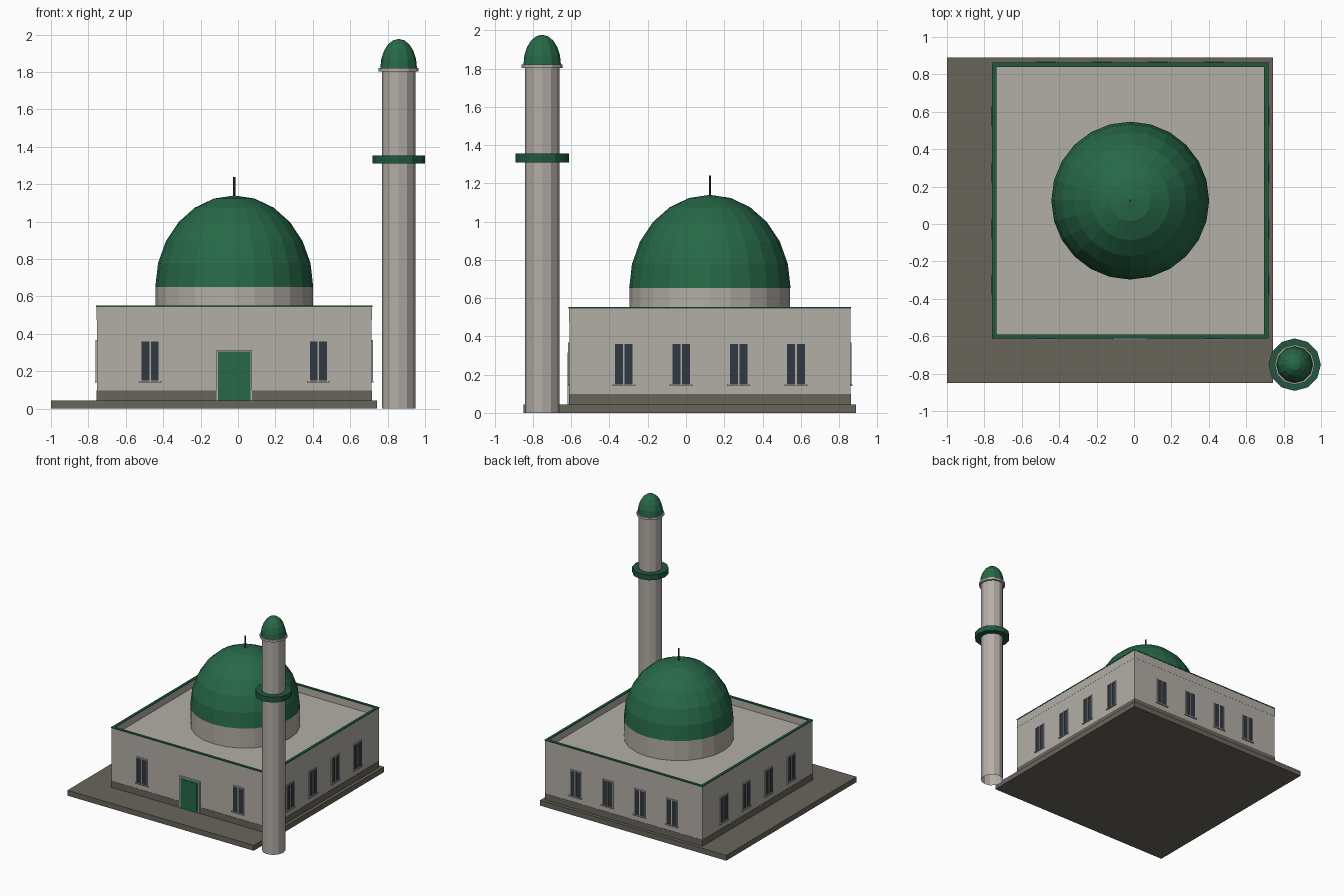
import bpy, bmesh, math
from mathutils import Matrix, Vector

if "Cube" in bpy.data.objects:
    bpy.data.objects.remove(bpy.data.objects["Cube"])


def material(name, rgb):
    m = bpy.data.materials.new(name)
    m.diffuse_color = (*rgb, 1)
    m.use_nodes = True
    m.node_tree.nodes["Principled BSDF"].inputs["Base Color"].default_value = m.diffuse_color
    return m


STONE = material("stone", (0.45, 0.42, 0.38))
PAVING = material("paving", (0.14, 0.13, 0.105))
GREEN = material("green", (0.02, 0.14, 0.065))
TRIM = material("dark_green", (0.015, 0.095, 0.05))
GLASS = material("glass", (0.03, 0.04, 0.052))
BRONZE = material("bronze", (0.06, 0.035, 0.02))

CX, CY, HALF = -0.02, 0.125, 0.735      # hall centre and half width
MX, MY = 0.859, -0.752                  # minaret centre


def finish(name, bm, mat, matrix=Matrix()):
    bmesh.ops.recalc_face_normals(bm, faces=bm.faces)
    me = bpy.data.meshes.new(name)
    bm.to_mesh(me)
    bm.free()
    me.materials.append(mat)
    ob = bpy.data.objects.new(name, me)
    ob.matrix_world = matrix
    bpy.context.collection.objects.link(ob)
    return ob


def boxes(name, mat, ranges, matrix=Matrix()):
    """One object from several (x0, x1, y0, y1, z0, z1) boxes."""
    bm = bmesh.new()
    for x0, x1, y0, y1, z0, z1 in ranges:
        m = Matrix.Translation(((x0 + x1) / 2, (y0 + y1) / 2, (z0 + z1) / 2))
        bmesh.ops.create_cube(bm, size=1, matrix=m @ Matrix.Diagonal((x1 - x0, y1 - y0, z1 - z0, 1)))
    return finish(name, bm, mat, matrix)


def lathe(name, mat, profile, sides, x, y):
    """Faceted solid of revolution; radius 0 closes an end."""
    bm = bmesh.new()
    vs = [bm.verts.new((r, 0, z)) for r, z in profile]
    es = [bm.edges.new(p) for p in zip(vs, vs[1:])]
    bmesh.ops.spin(bm, geom=vs + es, cent=(0, 0, 0), axis=(0, 0, 1),
                   angle=math.tau, steps=sides, use_duplicate=False)
    bmesh.ops.remove_doubles(bm, verts=bm.verts, dist=1e-5)
    return finish(name, bm, mat, Matrix.Translation((x, y, 0)))


def dome_profile(r, z, h, rings):
    return [(r * math.cos(a), z + h * math.sin(a)) if i < rings else (0, z + h)
            for i in range(rings + 1) for a in [math.pi / 2 * i / rings]]


def square_ring(name, mat, outer, width, z0, z1):
    """Hollow square band around the hall centre, mitred at the corners."""
    bm = bmesh.new()
    loops = []
    for h, z in ((outer, z0), (outer, z1), (outer - width, z1), (outer - width, z0)):
        loops.append([bm.verts.new((sx * h, sy * h, z)) for sx, sy in ((-1, -1), (1, -1), (1, 1), (-1, 1))])
    for k in range(4):
        a, b = loops[k], loops[(k + 1) % 4]
        for i in range(4):
            j = (i + 1) % 4
            bm.faces.new((a[i], a[j], b[j], b[i]))
    return finish(name, bm, mat, Matrix.Translation((CX, CY, 0)))


# Terrace, hall, parapet and green coping
boxes("terrace", PAVING, [(-1, 0.742, -0.85, 0.89, 0, 0.045)])
boxes("hall_walls", STONE, [(CX - HALF, CX + HALF, CY - HALF, CY + HALF, 0.045, 0.487)])
square_ring("plinth", PAVING, HALF + 0.002, 0.01, 0.045, 0.098)
square_ring("parapet", STONE, HALF + 0.001, 0.018, 0.475, 0.545)
square_ring("coping", TRIM, HALF + 0.003, 0.023, 0.545, 0.553)

# Main dome
lathe("drum", STONE, [(0, 0.487), (0.42, 0.487), (0.42, 0.652), (0, 0.652)], 24, CX, CY)
lathe("main_dome", GREEN, dome_profile(0.422, 0.652, 0.488, 6), 24, CX, CY)
lathe("finial", BRONZE, [(0, 1.13), (0.006, 1.13), (0.006, 1.24), (0, 1.24)], 8, CX, CY)


# Windows, built in wall space: x along the wall, -y outward, wall face at y = 0
def window(place):
    boxes("window_glass", GLASS, [(-0.046, 0.046, -0.003, 0.005, 0.15, 0.36)], place)
    boxes("window_frame", STONE, [
        (-0.052, -0.046, -0.006, 0.005, 0.148, 0.368),
        (0.046, 0.052, -0.006, 0.005, 0.148, 0.368),
        (-0.046, 0.046, -0.006, 0.005, 0.36, 0.368),
        (-0.004, 0.004, -0.006, 0.005, 0.148, 0.36),
        (-0.06, 0.06, -0.01, 0.005, 0.14, 0.148)], place)


for side in range(4):
    wall = (Matrix.Translation((CX, CY, 0)) @ Matrix.Rotation(side * math.pi / 2, 4, 'Z')
            @ Matrix.Translation((0, -HALF, 0)))
    for x in ((-0.45, 0.45) if side == 0 else (-0.45, -0.15, 0.15, 0.45)):
        window(wall @ Matrix.Translation((x, 0, 0)))

# Entrance door
front = Matrix.Translation((CX, CY - HALF, 0))
boxes("door_leaf", GREEN, [(-0.086, 0.086, -0.005, 0.005, 0.045, 0.306),
                           (-0.065, 0.065, -0.007, 0.005, 0.07, 0.285)], front)
boxes("door_frame", STONE, [(-0.095, -0.086, -0.009, 0.005, 0.045, 0.315),
                            (0.086, 0.095, -0.009, 0.005, 0.045, 0.315),
                            (-0.086, 0.086, -0.009, 0.005, 0.306, 0.315)], front)

# Minaret: open-bottomed shaft, balcony, rim and cap dome
lathe("minaret_shaft", STONE, [(0.09, 0), (0.09, 1.81)], 12, MX, MY)
lathe("minaret_balcony", TRIM, [(0.088, 1.31), (0.14, 1.31), (0.14, 1.355), (0.088, 1.355)], 12, MX, MY)
lathe("minaret_rim", STONE, [(0, 1.803), (0.107, 1.803), (0.107, 1.822), (0, 1.822)], 12, MX, MY)
lathe("minaret_dome", GREEN, dome_profile(0.098, 1.82, 0.157, 5), 12, MX, MY)
